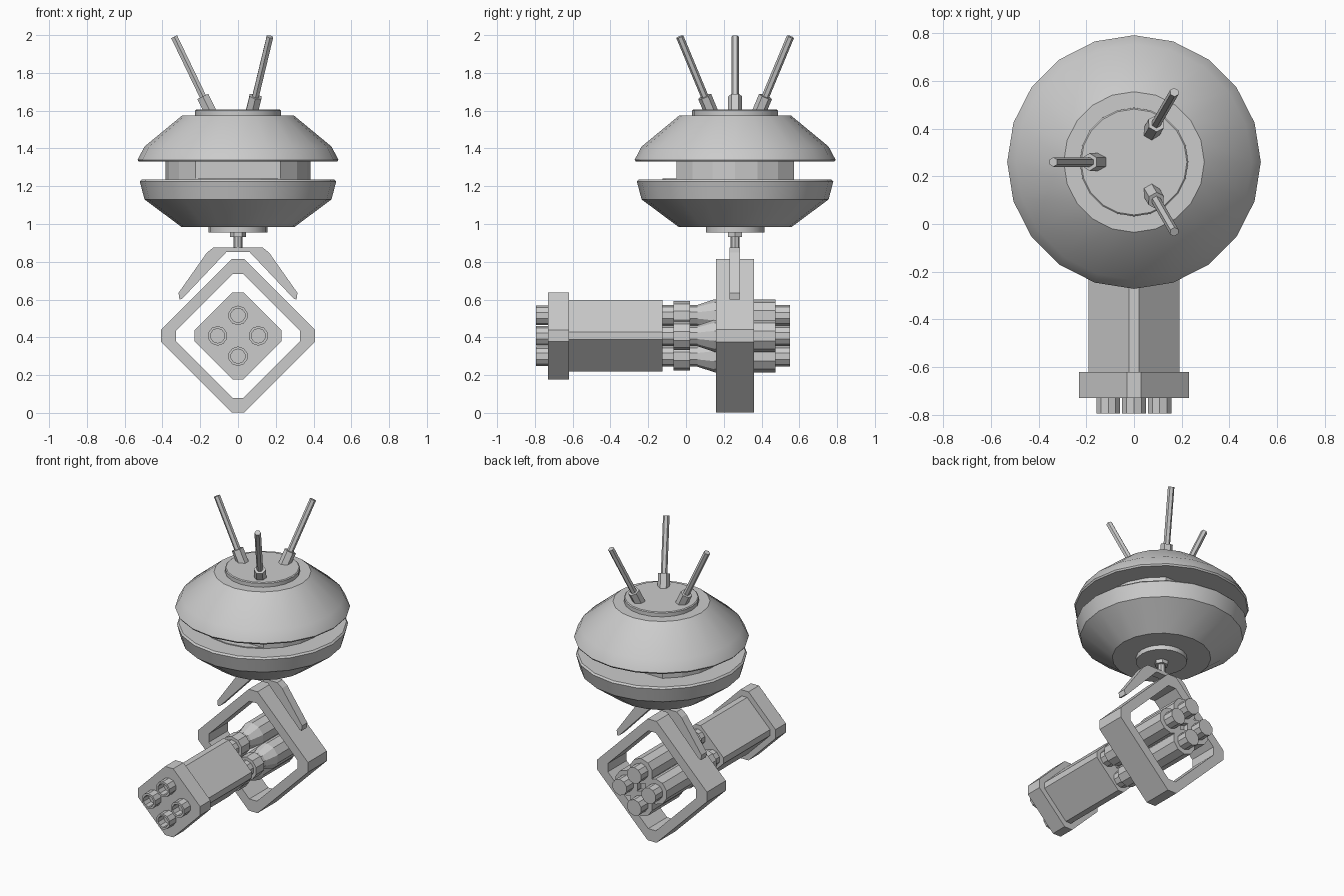
import bpy, bmesh, math
from mathutils import Vector

cube = bpy.data.objects.get("Cube")
if cube:
    bpy.data.objects.remove(cube, do_unlink=True)

grey = bpy.data.materials.new("plain grey")
grey.use_nodes = True
COLOUR = (0.6, 0.6, 0.6, 1)
grey.diffuse_color = COLOUR
grey.node_tree.nodes["Principled BSDF"].inputs["Base Color"].default_value = COLOUR

CY = 0.26   # y of the saucer axis
CZ = 0.408  # z of the gun axis
X, Y, Z = Vector((1, 0, 0)), Vector((0, 1, 0)), Vector((0, 0, 1))


def finish(name, bm, smooth=False):
    bmesh.ops.recalc_face_normals(bm, faces=bm.faces)
    mesh = bpy.data.meshes.new(name)
    bm.to_mesh(mesh)
    bm.free()
    mesh.materials.append(grey)
    ob = bpy.data.objects.new(name, mesh)
    bpy.context.collection.objects.link(ob)
    if smooth:
        bpy.ops.object.select_all(action='DESELECT')
        ob.select_set(True)
        bpy.context.view_layer.objects.active = ob
        bpy.ops.object.shade_smooth_by_angle(angle=math.radians(25))
    return ob


def lathe(name, profile, sides, origin, axis=Z, side=X, smooth=False):
    """Spin (radius, distance) pairs around an axis; the ends are capped."""
    bm = bmesh.new()
    other = axis.cross(side)
    rings = []
    for r, d in profile:
        rings.append([bm.verts.new(Vector(origin) + axis * d
                      + side * r * math.cos(2 * math.pi * i / sides)
                      + other * r * math.sin(2 * math.pi * i / sides))
                      for i in range(sides)])
    for a, b in zip(rings, rings[1:]):
        for i in range(sides):
            j = (i + 1) % sides
            bm.faces.new((a[i], a[j], b[j], b[i]))
    bm.faces.new(rings[0])
    bm.faces.new(rings[-1])
    return finish(name, bm, smooth)


def prism(name, points, lo, hi, place, hole=None):
    """Extrude an outline from lo to hi, optionally with a matching hole."""
    bm = bmesh.new()
    n = len(points)

    def ring(pts, d):
        return [bm.verts.new(place(a, b, d)) for a, b in pts]

    def bridge(a, b):
        for i in range(n):
            j = (i + 1) % n
            bm.faces.new((a[i], a[j], b[j], b[i]))
    a, b = ring(points, lo), ring(points, hi)
    bridge(a, b)
    if hole:
        c, d = ring(hole, lo), ring(hole, hi)
        bridge(c, d)
        bridge(a, c)
        bridge(b, d)
    else:
        bm.faces.new(a)
        bm.faces.new(b)
    return finish(name, bm)


def diamond(e, f):
    """Diamond reaching e, with corners cut to flats of half width f."""
    return [(e, -f), (e, f), (f, e), (-f, e), (-e, f), (-e, -f), (-f, -e), (f, -e)]


def along_y(x, z, y):
    return (x, y, z + CZ)


def along_z(x, y, z):
    return (x, y + CY, z)


# Saucer
lathe("upper_shell", [(0.525, 1.33), (0.532, 1.34), (0.495, 1.41), (0.295, 1.575)],
      20, (0, CY, 0), smooth=True)
lathe("lower_shell", [(0.30, 0.985), (0.495, 1.13), (0.52, 1.225), (0.51, 1.236)],
      20, (0, CY, 0), smooth=True)
lathe("top_plate", [(0.228, 1.57), (0.228, 1.60), (0.222, 1.605)], 20, (0, CY, 0), smooth=True)
lathe("bottom_plate", [(0.155, 0.955), (0.155, 0.99)], 20, (0, CY, 0), smooth=True)

# Core between the shells, cut flat at front and back
circle = [(0.385 * math.cos(math.radians(a)), 0.385 * math.sin(math.radians(a)))
          for a in range(0, 360, 18)]
prism("core", [p for p in circle if abs(p[1]) < 0.32], 1.23, 1.335, along_z)
prism("core_floor", [p for p in circle if p[1] < -0.3], 1.23, 1.242, along_z)

# Antennas
tilt = math.radians(25.7)
for i, deg in enumerate((180, 60, -60)):
    out = Vector((math.cos(math.radians(deg)), math.sin(math.radians(deg)), 0))
    axis = out * math.sin(tilt) + Z * math.cos(tilt)
    side = Z.cross(out)
    base = Vector((0, CY, 1.59)) + out * 0.145
    lathe(f"antenna_socket_{i + 1}", [(0.037, 0), (0.037, 0.095)], 6, base, axis, side)
    lathe(f"antenna_rod_{i + 1}", [(0.02, 0.05), (0.02, 0.4455)], 6, base, axis, side)

# Neck and clamp
lathe("neck_nut", [(0.042, 0.93), (0.042, 0.96)], 6, (0, CY, 0))
lathe("neck_rod", [(0.024, 0.86), (0.024, 0.935)], 8, (0, CY, 0))
half = [(0.06, 0.853), (0.295, 0.605), (0.31, 0.60), (0.315, 0.635), (0.165, 0.848), (0.13, 0.876)]
outline = half + [(-x, z) for x, z in reversed(half)]
prism("clamp", [(x, z - CZ) for x, z in outline], 0.23, 0.285, along_y)

# Square carrying frame
prism("frame", diamond(0.407, 0.033), 0.16, 0.36, along_y, diamond(0.328, 0.028))

# Gun housing
prism("housing", diamond(0.19, 0.02), -0.63, -0.125, along_y)
prism("housing_cap", diamond(0.23, 0.03), -0.73, -0.62, along_y)
lathe("gun_core", [(0.05, -0.13), (0.05, 0.05), (0.11, 0.15), (0.11, 0.44)],
      8, (0, 0, CZ), Y, X)

# Four barrels: hollow muzzle in front, stepped body behind
for name, x, z in (("top", 0, 1), ("bottom", 0, -1), ("left", 1, 0), ("right", -1, 0)):
    pos = (x * 0.108, 0, CZ + z * 0.108)
    lathe(f"muzzle_{name}", [(0.052, -0.725), (0.052, -0.795), (0.038, -0.795), (0.038, -0.735)],
          10, pos, Y, Z)
    lathe(f"barrel_{name}",
          [(0.055, -0.13), (0.055, -0.065), (0.076, -0.065), (0.076, 0.02), (0.055, 0.02),
           (0.055, 0.06), (0.085, 0.15), (0.085, 0.475), (0.054, 0.475), (0.054, 0.55)],
          10, pos, Y, Z)
